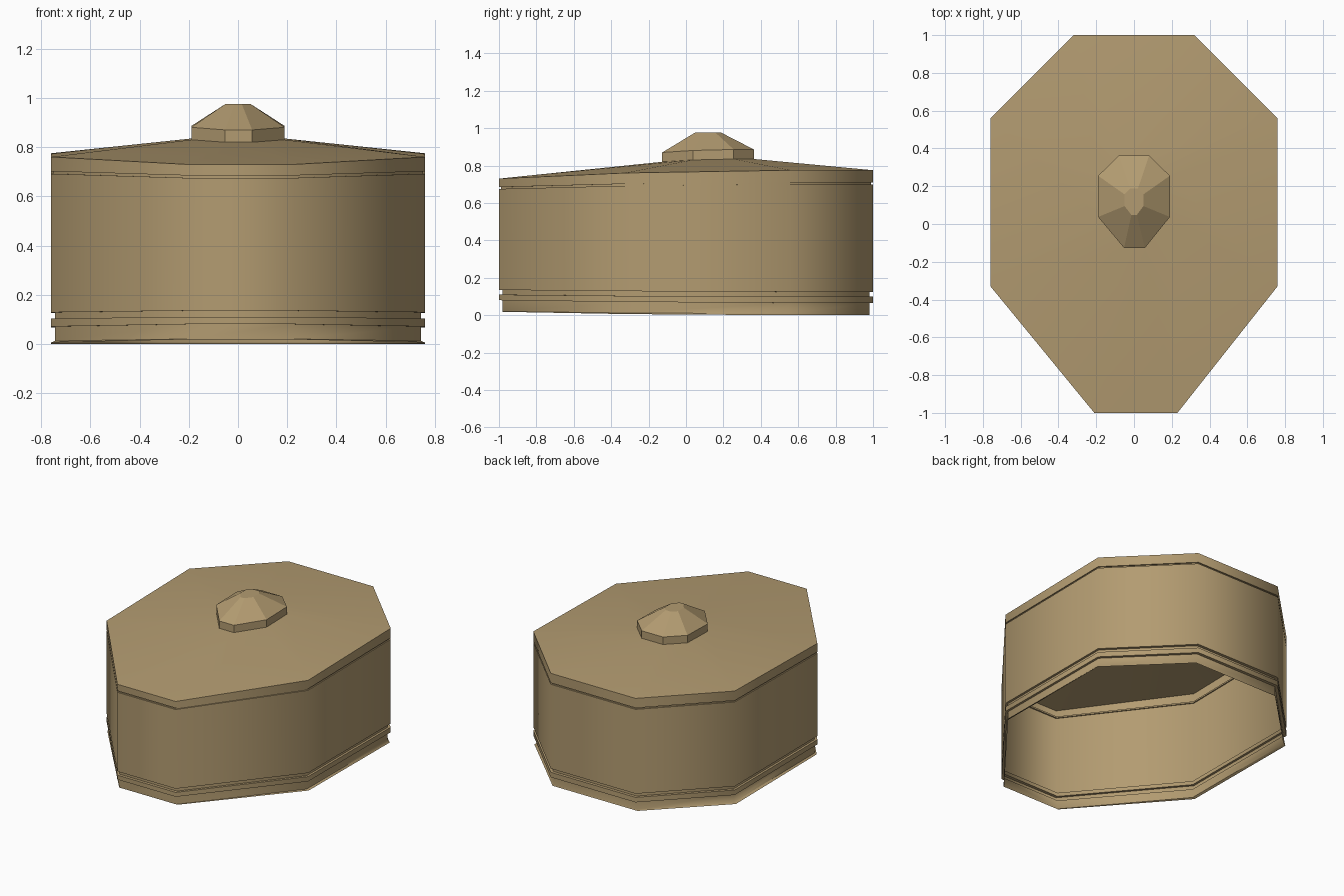
import bpy, bmesh, math

cube = bpy.data.objects.get("Cube")
if cube:
    bpy.data.objects.remove(cube, do_unlink=True)

tan = bpy.data.materials.new("tan_metal")
tan.use_nodes = True
colour = (0.45, 0.33, 0.165, 1)
tan.diffuse_color = colour
tan.node_tree.nodes["Principled BSDF"].inputs["Base Color"].default_value = colour

# Stretched octagon, with the share of backward tilt at each corner
OUTLINE = [(-0.21, -1, 0), (0.23, -1, 0), (0.76, -0.33, 0.67), (0.76, 0.56, 1),
           (0.32, 1, 1), (-0.32, 1, 1), (-0.76, 0.56, 1), (-0.76, -0.33, 0.67)]


def loft(name, rows, centre_y=0, cap=False, smooth=0):
    """Stack scaled outlines; a row is (front z, back z, x scale, y scale)."""
    bm = bmesh.new()
    loops = []
    for front, back, sx, sy in rows:
        loops.append([bm.verts.new((x * sx, y * sy + centre_y, front + (back - front) * t))
                      for x, y, t in OUTLINE])
    n = len(OUTLINE)
    for low, high in zip(loops, loops[1:]):
        for i in range(n):
            j = (i + 1) % n
            bm.faces.new((low[i], low[j], high[j], high[i]))
    if cap:
        bm.faces.new(loops[-1])
    mesh = bpy.data.meshes.new(name)
    bm.to_mesh(mesh)
    bm.free()
    mesh.materials.append(tan)
    obj = bpy.data.objects.new(name, mesh)
    bpy.context.collection.objects.link(obj)
    if smooth:
        bpy.ops.object.select_all(action='DESELECT')
        obj.select_set(True)
        bpy.context.view_layer.objects.active = obj
        bpy.ops.object.shade_smooth_by_angle(angle=math.radians(smooth))
    return obj


def lid_rows():
    return [(0.685, 0.71, 1, 1), (0.73, 0.775, 1, 1)]


# Open-bottomed wall with a foot lip, raised ring and grooves
IN = 0.98
loft("wall", [
    (0.018, 0.0, 1, IN), (0.02, 0.008, IN, IN),
    (0.08, 0.066, IN, IN), (0.08, 0.066, 1, 1),
    (0.11, 0.1, 1, 1), (0.11, 0.1, IN, IN),
    (0.135, 0.125, IN, IN), (0.135, 0.125, 1, 1),
    (0.675, 0.7, 1, 1), (0.675, 0.7, 0.99, 0.99),
    (0.685, 0.71, 0.99, 0.99), (0.685, 0.71, 1, 1)], smooth=60)

# Lid skirt
loft("lid_skirt", lid_rows(), smooth=60)

# Shallow sloping lid, meeting the knob behind the middle
lid = loft("lid", [(0.73, 0.775, 1, 1), (0.82, 0.835, 0.25, 0.245)], cap=True, smooth=30)
for v in lid.data.vertices[len(OUTLINE):]:
    v.co.y += 0.118

# Faceted knob with a flat tip
loft("knob", [(0.82, 0.83, 0.25, 0.245), (0.87, 0.886, 0.25, 0.245),
              (0.976, 0.976, 0.066, 0.07)], centre_y=0.118, cap=True)
